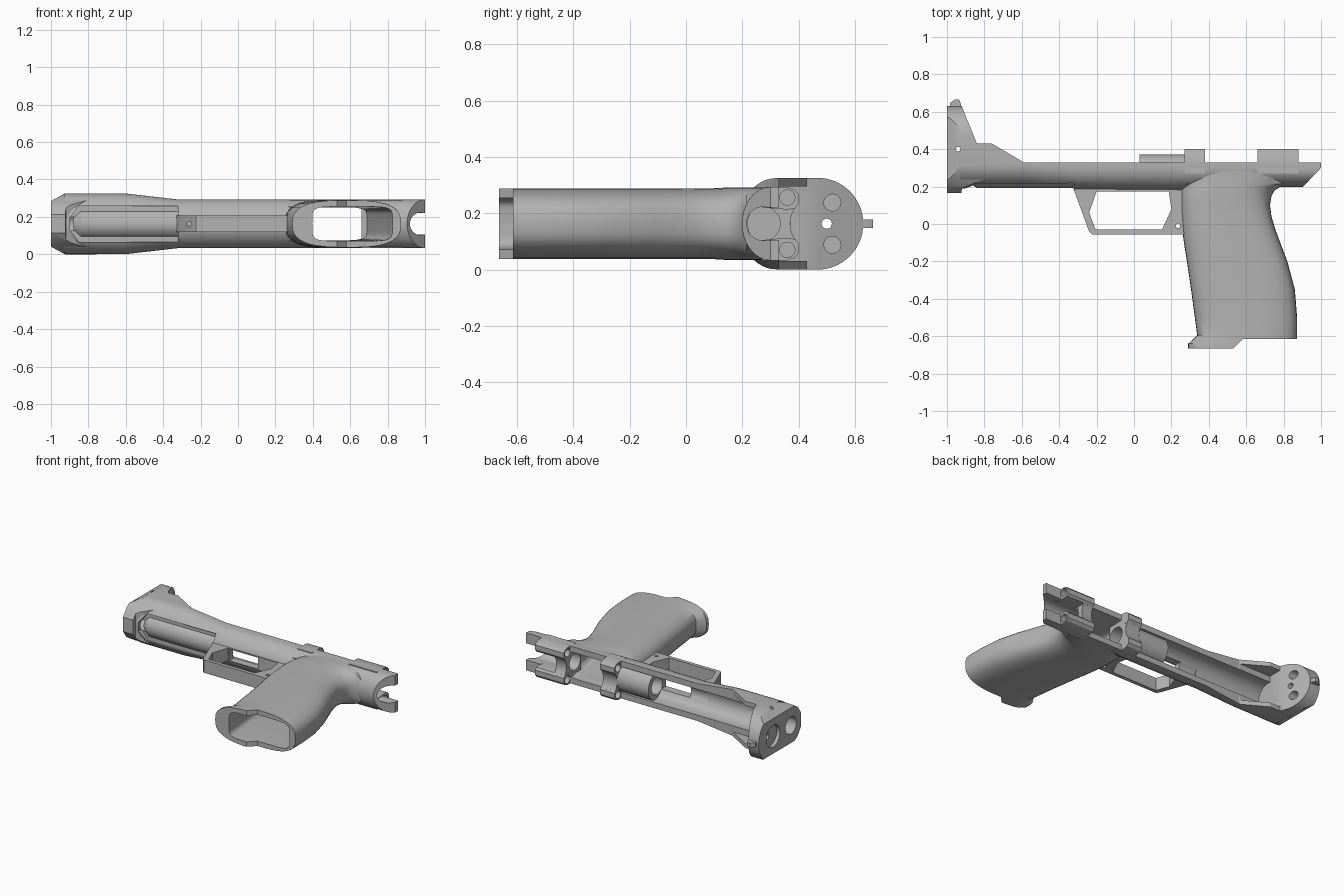
import bpy, bmesh, math
from mathutils import Vector

if "Cube" in bpy.data.objects:
    bpy.data.objects.remove(bpy.data.objects["Cube"])

MID = 0.163  # height of the symmetry plane

grey = bpy.data.materials.new("plain grey")
grey.use_nodes = True
grey.diffuse_color = (0.45, 0.45, 0.45, 1)
grey.node_tree.nodes["Principled BSDF"].inputs["Base Color"].default_value = (0.45, 0.45, 0.45, 1)

parts, cutters = [], []


def loft(name, rings, cutter=False):
    """Skin a closed solid over matching rings of points."""
    bm = bmesh.new()
    rows = [[bm.verts.new(p) for p in ring] for ring in rings]
    n = len(rows[0])
    for a, b in zip(rows, rows[1:]):
        for i in range(n):
            j = (i + 1) % n
            bm.faces.new((a[i], a[j], b[j], b[i]))
    bm.faces.new(rows[0])
    bm.faces.new(rows[-1])
    bmesh.ops.recalc_face_normals(bm, faces=bm.faces)
    mesh = bpy.data.meshes.new(name)
    bm.to_mesh(mesh)
    bm.free()
    mesh.materials.append(grey)
    ob = bpy.data.objects.new(name, mesh)
    ob.location.z = MID
    bpy.context.collection.objects.link(ob)
    ob.hide_render = cutter
    (cutters if cutter else parts).append(ob)
    return ob


def prism(name, pts, axis, lo, hi, cutter=False):
    """Extrude an outline along one axis."""
    def place(p, t):
        co = list(p)
        co.insert("xyz".index(axis), t)
        return Vector(co)
    return loft(name, [[place(p, t) for p in pts] for t in (lo, hi)], cutter)


def circle(u, v, r, n=32):
    return [(u + r * math.cos(2 * math.pi * i / n), v + r * math.sin(2 * math.pi * i / n)) for i in range(n)]


def rect(u0, u1, v0, v1):
    return [(u0, v0), (u1, v0), (u1, v1), (u0, v1)]


def mirrored(half):
    """Complete an outline across the symmetry plane."""
    return half + [(u, -v) for u, v in reversed(half) if abs(v) > 1e-6]


def carve(ob, *tools, op="DIFFERENCE"):
    for tool in tools:
        mod = ob.modifiers.new("cut", "BOOLEAN")
        mod.operation, mod.object, mod.solver = op, tool, "EXACT"


def hull_ring(x, hw, bottom, mid, top=0.33, n=24):
    arc = [(mid - (mid - bottom) * math.sin(math.pi * i / n), hw * math.cos(math.pi * i / n)) for i in range(n + 1)]
    return [Vector((x, y, z)) for y, z in [(top, hw)] + arc + [(top, -hw)]]


def oval_ring(y, x0, x1, hz, power, n=40):
    ring = []
    for i in range(n):
        a = 2 * math.pi * i / n
        c, s = math.cos(a), math.sin(a)
        ring.append(Vector(((x0 + x1) / 2 + (x1 - x0) / 2 * math.copysign(abs(c) ** (2 / power), c), y,
                            hz * math.copysign(abs(s) ** (2 / power), s))))
    return ring


# Shared cutters
bore = prism("bore_cutter", circle(0.275, 0, 0.06), "x", -1.1, 1.1, True)
trough_arc = [(0.31 - 0.09 * math.sin(math.pi * i / 20), 0.09 * math.cos(math.pi * i / 20)) for i in range(21)]
trough = prism("trough_cutter", [(0.5, 0.09)] + trough_arc + [(0.5, -0.09)], "x", -0.84, 0.66, True)
rear_channel = prism("rear_channel_cutter", rect(0.28, 0.5, -0.058, 0.058), "x", 0.74, 1.1, True)
well = loft("well_cutter", [oval_ring(-0.7, 0.4, 0.84, 0.092, 6), oval_ring(0.45, 0.3, 0.65, 0.088, 6)], True)
pocket = prism("pocket_cutter", mirrored([(-0.9, 0.03), (-0.85, 0.096), (-0.322, 0.096)]),
               "y", 0.1, 0.228, True)
floor_slot = prism("floor_slot_cutter", rect(-0.19, 0.03, -0.04, 0.04), "y", 0.1, 0.27, True)
rear_slant = prism("rear_slant_cutter", [(0.8, 0.09), (1.0, 0.3), (1.1, 0.3), (1.1, 0.09)], "z", -0.2, 0.2, True)

# Long channel-shaped frame with a flared nose
stations = [(-0.93, 0.162, 0.19, 0.32), (-0.6, 0.162, 0.19, 0.32), (-0.32, 0.13, 0.18, 0.3),
            (0.25, 0.13, 0.175, 0.3), (0.75, 0.13, 0.197, 0.3), (1.0, 0.13, 0.2, 0.3)]
frame = loft("frame", [hull_ring(*s) for s in stations])
carve(frame, rear_slant, trough, bore, rear_channel, well, pocket, floor_slot)

# Rounded strip with a pointed end, set in the underside pocket
strip = loft("underside_strip", [[Vector((x, 0.275 + u, v)) for u, v in circle(0, 0, r)]
                                 for x, r in ((-0.88, 0.055), (-0.84, 0.082), (-0.322, 0.082))])
carve(strip, trough)

# Round nose plate with side wings
half = [(0.165, 0.05), (0.2, 0.1), (0.26, 0.14), (0.32, 0.162)]
half += [(0.467 + 0.163 * math.sin(math.pi * i / 32), 0.163 * math.cos(math.pi * i / 32)) for i in range(17)]
nose = prism("nose_plate", mirrored(half), "x", -1.0, -0.55)
side = prism("nose_side_cutter", [(-1.1, 0.1), (-0.93, 0.1), (-0.92, 0.19), (-0.59, 0.33), (-0.76, 0.43),
                                  (-0.84, 0.43), (-0.925, 0.64), (-1.1, 0.7)], "z", -0.3, 0.3, True)
chamfer = prism("nose_chamfer_cutter", mirrored([(-1.05, 0.095), (-1.0, 0.122), (-0.92, 0.166),
                                                 (-0.5, 0.17)]), "y", 0, 0.8, True)
wing_gap = prism("wing_gap_cutter", rect(0.332, 0.5, -0.132, 0.132), "x", -0.84, -0.5, True)
carve(nose, side, chamfer, op="INTERSECT")
carve(nose, trough, wing_gap, bore, pocket)
carve(nose, prism("nose_recess_cutter", circle(0.47, 0, 0.075), "x", -1.1, -0.975, True),
      prism("nose_hole_cutter", circle(0.5, 0, 0.018), "x", -1.1, -0.7, True),
      prism("nose_pin_cutter", circle(-0.94, 0.4, 0.012, 16), "z", -0.3, 0.3, True))
for s in (-1, 1):
    carve(nose, prism("nose_socket_cutter", circle(0.52, 0.075 * s, 0.03), "x", -0.935, -0.7, True))
prism("nose_tab", [(-0.985, 0.58), (-0.985, 0.645), (-0.96, 0.665), (-0.935, 0.665), (-0.925, 0.64),
                   (-0.92, 0.58)], "z", -0.015, 0.015)

# Hollow grip with a stepped foot, blending into the frame
sections = [(-0.665, 0.29, 0.872), (-0.64, 0.29, 0.872), (-0.595, 0.338, 0.872), (-0.5, 0.325, 0.872),
            (-0.35, 0.305, 0.86), (-0.2, 0.283, 0.82), (-0.1, 0.267, 0.782), (-0.03, 0.258, 0.756),
            (0.04, 0.253, 0.735), (0.1, 0.25, 0.727), (0.15, 0.25, 0.735), (0.18, 0.252, 0.752),
            (0.2, 0.254, 0.785), (0.215, 0.255, 0.82), (0.325, 0.26, 0.84)]
grip = loft("grip", [oval_ring(y, a, b, 0.126 + 0.003 * (y > 0.1), 2.8) for y, a, b in sections])
carve(grip, well, trough, bore, rear_channel,
      prism("foot_step_cutter", [(0.58, -0.615), (0.53, -0.665), (0.53, -0.75), (1, -0.75), (1, -0.615)],
            "z", -0.3, 0.3, True))

# Finger guard loop
guard = prism("finger_guard", [(-0.33, 0.205), (-0.24, -0.04), (-0.225, -0.055), (0.28, -0.055), (0.28, 0.205)],
              "z", -0.045, 0.045)
carve(guard, prism("guard_opening_cutter", [(-0.2, 0.175), (-0.24, 0.06), (-0.205, -0.03), (0.15, -0.03),
                                            (0.2, 0.08), (0.185, 0.175)], "z", -0.3, 0.3, True),
      floor_slot, well,
      prism("guard_pin_cutter", circle(0.235, -0.01, 0.012, 16), "z", -0.3, 0.3, True),
      prism("guard_bolt_cutter", circle(-0.26, 0, 0.012, 16), "y", -0.2, 0.4, True))

# Inner tube
tube = prism("inner_tube", circle(0.275, 0, 0.097), "x", 0.03, 0.272)
carve(tube, bore)

# Two mounting saddles, each with a pair of drilled lugs
lug = [(0.27, 0.058), (0.27, 0.13), (0.36, 0.13), (0.385, 0.122), (0.4, 0.105),
       (0.4, 0.07), (0.388, 0.055), (0.36, 0.05)]
dip = prism("saddle_dip_cutter", circle(0.465, 0, 0.095), "x", 0.2, 1.0, True)
for label, x0, x1, bridge_end, hole_end in (("front", 0.27, 0.38, 0.38, 0.37), ("rear", 0.66, 0.88, 0.74, 1.0)):
    saddle = prism(f"{label}_saddle", rect(0.21, 0.395, -0.092, 0.092), "x", x0 + 0.001, bridge_end - 0.001)
    carve(saddle, bore, dip)
    for hand, s in (("upper", 1), ("lower", -1)):
        ob = prism(f"{label}_{hand}_lug", [(y, z * s) for y, z in lug], "x", x0, x1)
        hole = prism("lug_hole_cutter", circle(0.36, 0.093 * s, 0.027, 24), "x", 0.2, hole_end, True)
        carve(ob, hole)
        carve(saddle, hole)

# Bake the cuts, drop the cutters and shade
bpy.context.view_layer.update()
deps = bpy.context.evaluated_depsgraph_get()
baked = [bpy.data.meshes.new_from_object(ob.evaluated_get(deps)) for ob in parts]
for ob, mesh in zip(parts, baked):
    ob.modifiers.clear()
    ob.data = mesh
    mesh.materials.clear()
    mesh.materials.append(grey)
for ob in cutters:
    bpy.data.objects.remove(ob)
bpy.ops.object.select_all(action="DESELECT")
for ob in parts:
    ob.select_set(True)
bpy.context.view_layer.objects.active = parts[0]
bpy.ops.object.shade_smooth_by_angle(angle=math.radians(30))
